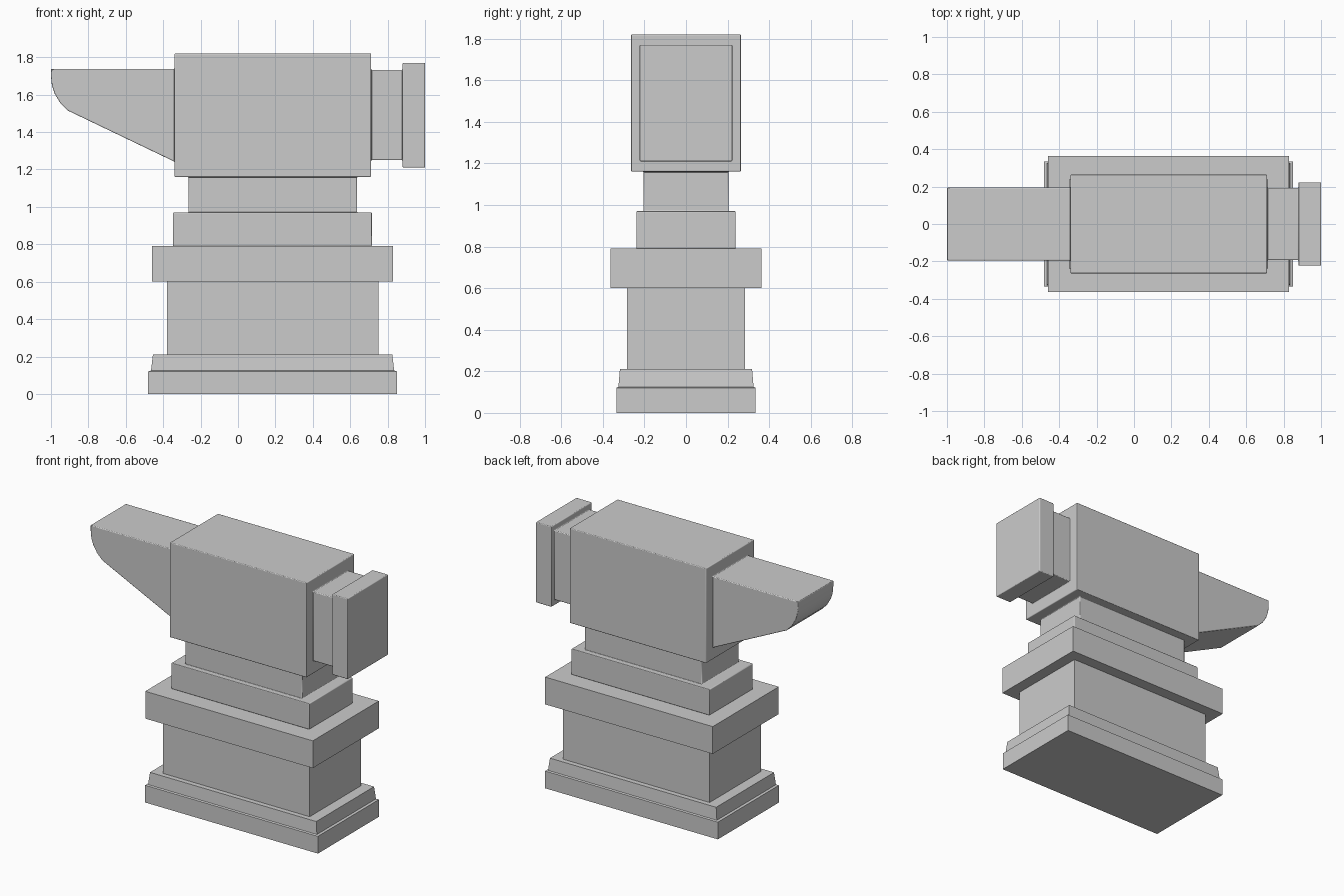
import bpy, bmesh

if "Cube" in bpy.data.objects:
    bpy.data.objects.remove(bpy.data.objects["Cube"])


def new_object(name, bm):
    bmesh.ops.recalc_face_normals(bm, faces=bm.faces[:])
    mesh = bpy.data.meshes.new(name)
    bm.to_mesh(mesh)
    bm.free()
    obj = bpy.data.objects.new(name, mesh)
    bpy.context.collection.objects.link(obj)
    return obj


def box(bm, x0, x1, y, z0, z1):
    bmesh.ops.create_cube(bm, size=1)
    for v in bm.verts:
        v.co = (x1 if v.co.x > 0 else x0, y if v.co.y > 0 else -y,
                z1 if v.co.z > 0 else z0)


def face_towards(bm, axis, sign):
    bm.normal_update()
    return max(bm.faces, key=lambda f: sign * f.normal[axis])


def step(bm, face, x, y, z):
    """Extrude a rectangular face and fit it to the given x, y, z ranges."""
    new = bmesh.ops.extrude_discrete_faces(bm, faces=[face])["faces"][0]
    c = new.calc_center_median()
    for v in new.verts:
        v.co = [r[1] if v.co[i] > c[i] else r[0] for i, r in enumerate((x, (-y, y), z))]
    return new


# pedestal: stacked rectangular mouldings, (half x, half y, z)
CX = 0.185
bm = bmesh.new()
box(bm, CX - 0.665, CX + 0.665, 0.335, 0, 0.12)
top = face_towards(bm, 2, 1)
for hx, hy, z in [(0.65, 0.325, 0.125), (0.64, 0.318, 0.21), (0.565, 0.283, 0.21),
                  (0.565, 0.283, 0.60), (0.645, 0.363, 0.60), (0.645, 0.363, 0.79)]:
    top = step(bm, top, (CX - hx, CX + hx), hy, (z, z))
new_object("pedestal", bm)

# anvil: body block with foot, heel and horn grown from its faces
bm = bmesh.new()
box(bm, -0.34, 0.712, 0.264, 1.16, 1.82)
bottom, right, left = (face_towards(bm, a, s) for a, s in ((2, -1), (0, 1), (0, -1)))

# waist and foot
for x0, x1, y, z in [(-0.265, 0.637, 0.204, 1.16), (-0.265, 0.637, 0.204, 0.97),
                     (-0.348, 0.716, 0.239, 0.97), (-0.348, 0.716, 0.239, 0.79)]:
    bottom = step(bm, bottom, (x0, x1), y, (z, z))

# neck and heel
for x, y, z0, z1 in [(0.712, 0.193, 1.25, 1.732), (0.88, 0.193, 1.25, 1.732),
                     (0.88, 0.223, 1.21, 1.77), (1.0, 0.223, 1.21, 1.77)]:
    right = step(bm, right, (x, x), y, (z0, z1))

# horn
for x, z in [(-0.34, 1.242), (-0.91, 1.515), (-0.95, 1.555), (-0.98, 1.605),
             (-0.995, 1.65), (-1.0, 1.70)]:
    left = step(bm, left, (x, x), 0.195, (z, 1.738))

anvil = new_object("anvil", bm)
bevel = anvil.modifiers.new("rounded_edges", "BEVEL")
bevel.width = 0.012
bevel.segments = 3
bevel.limit_method = "ANGLE"
bevel.angle_limit = 0.6

bpy.context.view_layer.objects.active = anvil
anvil.select_set(True)
bpy.ops.object.shade_smooth_by_angle()
